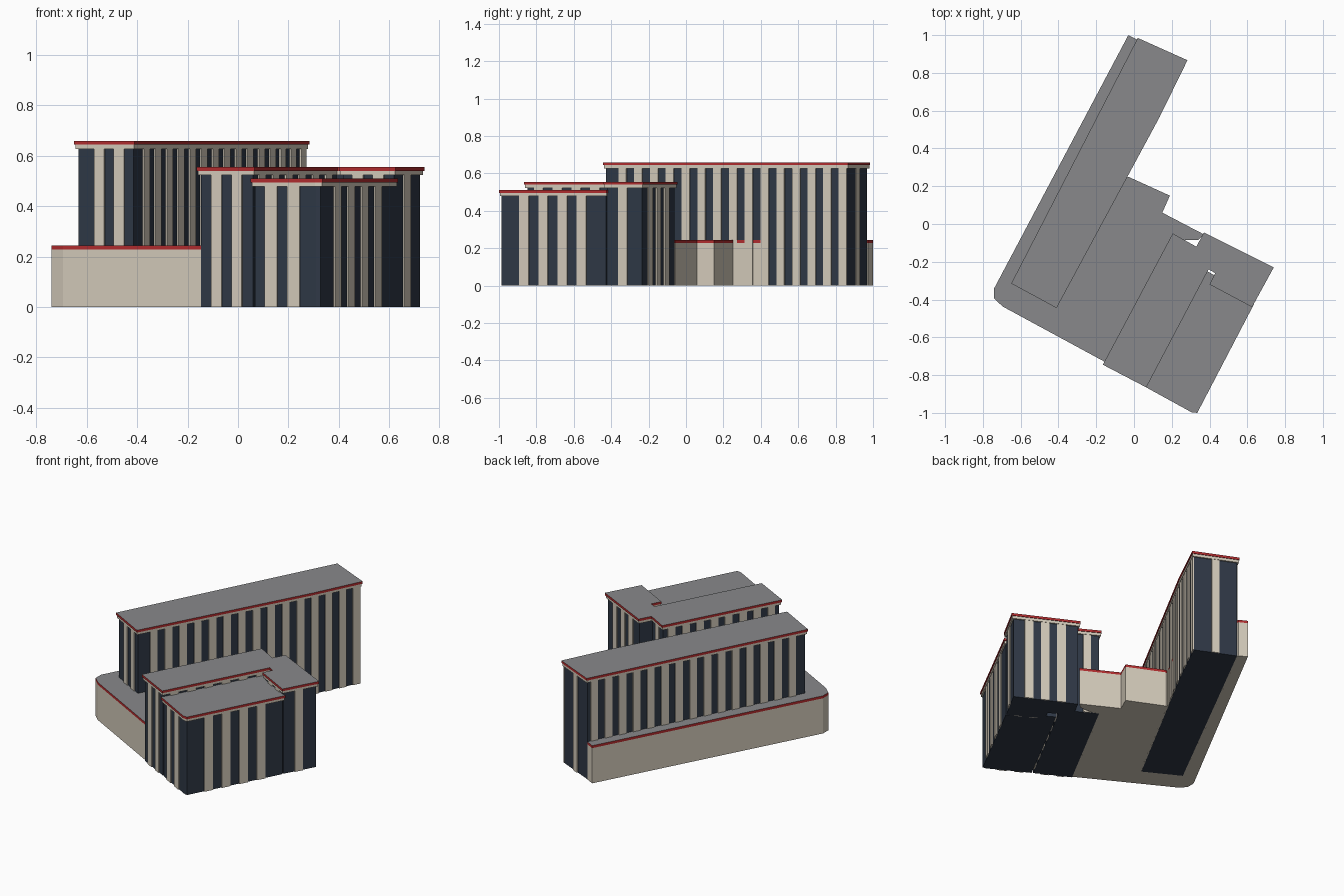
import bpy, bmesh
from mathutils import Vector

if "Cube" in bpy.data.objects:
    bpy.data.objects.remove(bpy.data.objects["Cube"])


def material(name, rgb):
    m = bpy.data.materials.new(name)
    m.diffuse_color = [((c / 255 + 0.055) / 1.055) ** 2.4 for c in rgb] + [1]
    m.use_nodes = True
    m.node_tree.nodes["Principled BSDF"].inputs["Base Color"].default_value = m.diffuse_color
    return m


BEIGE = material("beige_stone", (212, 203, 187))
NAVY = material("navy_glass", (47, 56, 70))
RED = material("red_trim", (178, 44, 46))
GRAY = material("gray_roof", (136, 137, 139))


def inset(poly, d):
    """Move every edge of a counter-clockwise outline inwards by d."""
    pts = [Vector(p) for p in poly]
    out = []
    for i, p in enumerate(pts):
        a = (p - pts[i - 1]).normalized()
        b = (pts[(i + 1) % len(pts)] - p).normalized()
        na, nb = Vector((-a.y, a.x)), Vector((-b.y, b.x))
        out.append(p + (na + nb) * d / (1 + na.dot(nb)))
    return out


def finish(name, bm, mats):
    me = bpy.data.meshes.new(name)
    bmesh.ops.recalc_face_normals(bm, faces=bm.faces)
    bm.to_mesh(me)
    bm.free()
    for m in mats:
        me.materials.append(m)
    bpy.context.collection.objects.link(bpy.data.objects.new(name, me))


def add_prism(bm, poly, z0, z1, top_index=0):
    low = [bm.verts.new((p[0], p[1], z0)) for p in poly]
    high = [bm.verts.new((p[0], p[1], z1)) for p in poly]
    bm.faces.new(low[::-1])
    bm.faces.new(high).material_index = top_index
    for i in range(len(poly)):
        j = (i + 1) % len(poly)
        bm.faces.new((low[i], low[j], high[j], high[i]))


def prism(name, poly, z0, z1, wall, top=None):
    bm = bmesh.new()
    add_prism(bm, poly, z0, z1, 1 if top else 0)
    finish(name, bm, [wall, top] if top else [wall])


def building(name, roof, height, facades):
    """Glass core, stone pilasters, stone band and red-edged roof slab."""
    core = inset(roof, 0.013)
    prism(name + "_core", core, 0, height - 0.02, NAVY)
    prism(name + "_band", inset(roof, 0.004), height - 0.032, height - 0.015, BEIGE)
    prism(name + "_roof", roof, height - 0.015, height, RED, GRAY)
    bm = bmesh.new()
    for edge, count, first, last, width in facades:
        a, b = core[edge], core[(edge + 1) % len(core)]
        along = (b - a).normalized()
        outward = Vector((along.y, -along.x)) * 0.007
        half = along * width / 2
        for k in range(count):
            t = first + (last - first) * k / max(count - 1, 1)
            c = a.lerp(b, t)
            add_prism(bm, [c - half, c - half + outward, c + half + outward, c + half],
                      0, height - 0.03)
    finish(name + "_pilasters", bm, [BEIGE])


# Low podium with red parapet edge
podium = [(-0.03, 1.0), (-0.74, -0.34), (-0.74, -0.395), (-0.695, -0.437),
          (-0.145, -0.735), (0.23, -0.085), (0.34, -0.085), (0.37, -0.055),
          (0.15, 0.06), (0.19, 0.15), (-0.03, 0.25), (-0.047, 0.248),
          (0.04, 0.41), (-0.02, 0.42), (0.02, 0.974)]
prism("podium_walls", podium, 0.001, 0.228, BEIGE)
prism("podium_roof", podium, 0.228, 0.244, RED, GRAY)

# Long tall block
building("tall_block",
         [(-0.65, -0.315), (-0.41, -0.445), (0.135, 0.565), (0.283, 0.867), (0.02, 0.985)],
         0.659,
         [(0, 2, 0.39, 0.75, 0.046), (1, 11, 0.09, 0.936, 0.048), (2, 4, 0.07, 0.93, 0.048),
          (3, 1, 0.5, 0.5, 0.046), (4, 15, 0.03, 0.94, 0.048)])

# Middle block with notched back
building("middle_block",
         [(-0.165, -0.745), (0.065, -0.865), (0.395, -0.24), (0.43, -0.26), (0.40, -0.32),
          (0.625, -0.44), (0.74, -0.23), (0.37, -0.045), (0.33, -0.12), (0.205, -0.05)],
         0.555,
         [(0, 2, 0.31, 0.70, 0.046), (1, 6, 0.1, 0.9, 0.055), (4, 2, 0.3, 0.7, 0.05),
          (5, 1, 0.46, 0.46, 0.054), (6, 3, 0.24, 0.74, 0.052), (8, 1, 0.5, 0.5, 0.045),
          (9, 8, 0.07, 0.93, 0.048)])

# Lower corner block, tucked into the middle block
building("corner_block",
         [(0.05, -0.857), (0.305, -0.997), (0.335, -1.0), (0.635, -0.425),
          (0.45, -0.285), (0.37, -0.24)],
         0.51,
         [(0, 2, 0.27, 0.64, 0.056), (2, 4, 0.22, 0.77, 0.056)])
